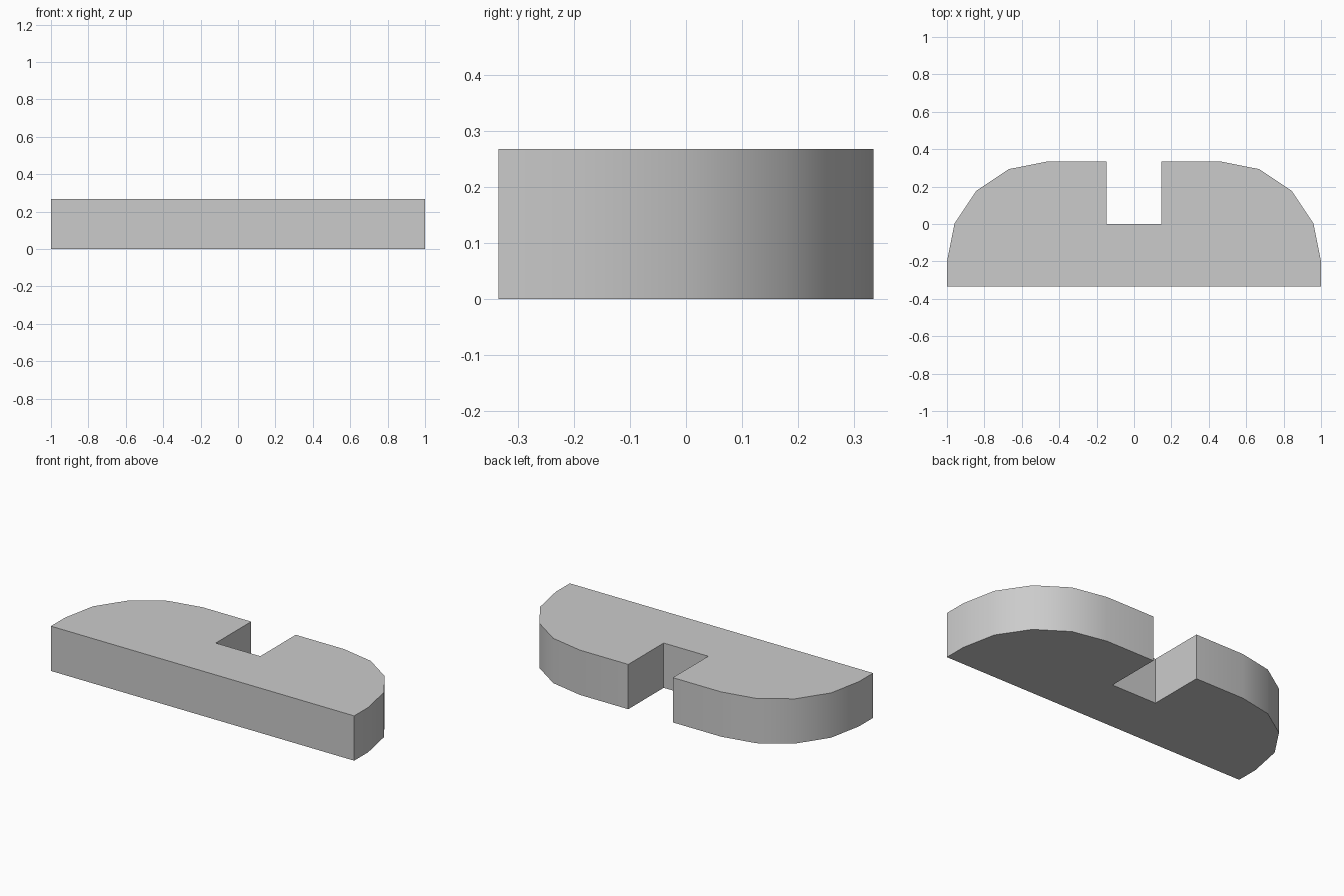
import bpy
import bmesh
from math import cos, sin, pi, radians

cube = bpy.data.objects.get("Cube")
if cube:
    bpy.data.objects.remove(cube, do_unlink=True)

HEIGHT = 0.267
BACK = 0.334          # half depth
RADIUS = 0.535        # rounded rear corners
NOTCH = 0.147         # half width of the slot
STEPS = 4

grey = bpy.data.materials.new("plain grey")
grey.use_nodes = True
colour = (0.6, 0.6, 0.6, 1)
grey.diffuse_color = colour
grey.node_tree.nodes["Principled BSDF"].inputs["Base Color"].default_value = colour

# Left half of the outline: front corner, rounded rear corner, slot
half = [(1, -BACK)]
for i in range(STEPS + 1):
    a = pi / 2 * i / STEPS
    half.append((1 - RADIUS + RADIUS * cos(a), BACK - RADIUS + RADIUS * sin(a)))
half += [(NOTCH, BACK), (NOTCH, 0)]
outline = half + [(-x, y) for x, y in reversed(half)]

# Extrude the outline into a solid plate
bm = bmesh.new()
base = bm.faces.new([bm.verts.new((x, y, 0)) for x, y in outline])
top = bmesh.ops.extrude_face_region(bm, geom=[base], use_keep_orig=True)
bmesh.ops.translate(bm, vec=(0, 0, HEIGHT),
                    verts=[v for v in top["geom"] if isinstance(v, bmesh.types.BMVert)])
bmesh.ops.recalc_face_normals(bm, faces=bm.faces)
mesh = bpy.data.meshes.new("notched_plate")
bm.to_mesh(mesh)
bm.free()
mesh.materials.append(grey)

plate = bpy.data.objects.new("notched_plate", mesh)
bpy.context.collection.objects.link(plate)

# Smooth the rounded corners, keep the other edges sharp
bpy.ops.object.select_all(action="DESELECT")
plate.select_set(True)
bpy.context.view_layer.objects.active = plate
bpy.ops.object.shade_smooth_by_angle(angle=radians(30))
